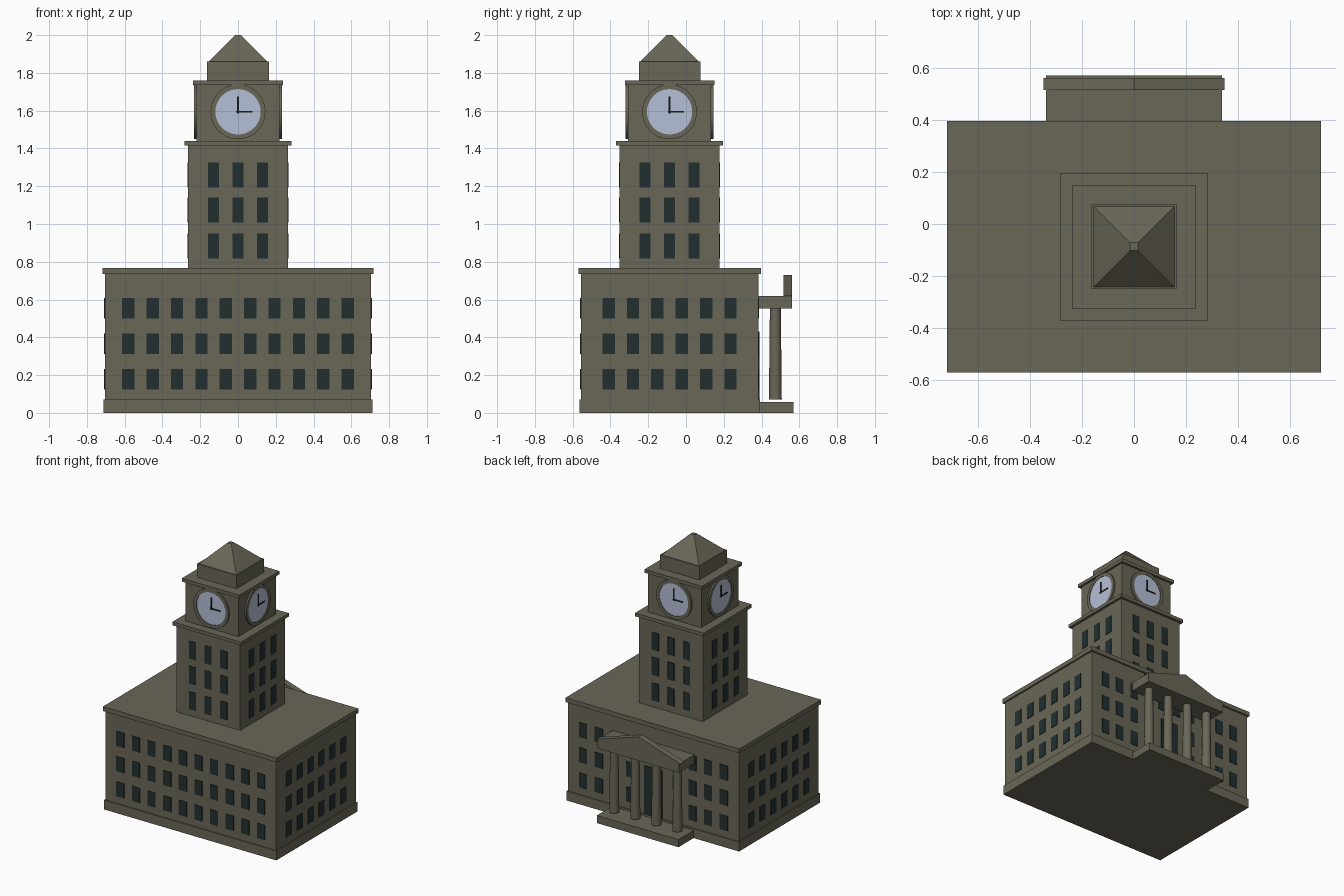
import bpy, bmesh, math
from mathutils import Matrix, Vector

if "Cube" in bpy.data.objects:
    bpy.data.objects.remove(bpy.data.objects["Cube"], do_unlink=True)

CY = -0.087  # centre line of hall and tower


def material(name, rgb):
    m = bpy.data.materials.new(name)
    m.diffuse_color = (*rgb, 1)
    m.use_nodes = True
    bsdf = m.node_tree.nodes["Principled BSDF"]
    bsdf.inputs["Base Color"].default_value = (*rgb, 1)
    bsdf.inputs["Roughness"].default_value = 0.8
    return m


STONE = material("stone", (0.143, 0.135, 0.096))
GLASS = material("dark_glass", (0.016, 0.028, 0.029))
DIAL = material("pale_dial", (0.46, 0.52, 0.67))
BLACK = material("hand_black", (0.008, 0.009, 0.012))


def finish(name, bm, mat):
    bmesh.ops.recalc_face_normals(bm, faces=bm.faces)
    me = bpy.data.meshes.new(name)
    bm.to_mesh(me)
    bm.free()
    me.materials.append(mat)
    ob = bpy.data.objects.new(name, me)
    bpy.context.collection.objects.link(ob)
    return ob


def add_box(bm, centre, size, frame=Matrix()):
    bmesh.ops.create_cube(bm, size=1, matrix=frame @ Matrix.Translation(centre) @ Matrix.Diagonal((*size, 1)))


def block(name, hx, hy, z0, z1, y=CY):
    bm = bmesh.new()
    add_box(bm, (0, y, (z0 + z1) / 2), (2 * hx, 2 * hy, z1 - z0))
    return finish(name, bm, STONE)


def add_cone(bm, r1, r2, depth, matrix, segments=32):
    bmesh.ops.create_cone(bm, cap_ends=True, segments=segments, radius1=r1, radius2=r2, depth=depth, matrix=matrix)


def smooth(ob, degrees):
    bpy.ops.object.select_all(action="DESELECT")
    ob.select_set(True)
    bpy.context.view_layer.objects.active = ob
    bpy.ops.object.shade_smooth_by_angle(angle=math.radians(degrees))


def side_frame(side):
    """Local frame of a wall: x to the viewer's right, -y outward. 0 front, 1 +x, 2 back, 3 -x."""
    return Matrix.Translation((0, CY, 0)) @ Matrix.Rotation(side * math.pi / 2, 4, "Z")


# Hall
block("hall_body", 0.705, 0.47, 0, 0.74)
block("hall_plinth", 0.712, 0.478, 0, 0.07)
block("hall_cornice", 0.717, 0.483, 0.735, 0.768)

# Tower
block("tower_shaft", 0.264, 0.264, 0.76, 1.42)
block("tower_ledge", 0.283, 0.283, 1.415, 1.44)
block("clock_stage", 0.22, 0.22, 1.44, 1.74)
block("clock_cornice", 0.237, 0.237, 1.735, 1.76)
block("roof_base", 0.163, 0.163, 1.76, 1.86)
bm = bmesh.new()
turn = Matrix.Translation((0, CY, 1.93)) @ Matrix.Rotation(math.pi / 4, 4, "Z")
add_cone(bm, 0.155 * math.sqrt(2), 0.022, 0.14, turn, 4)
smooth(finish("tower_roof", bm, STONE), 30)


# Windows as thin plates on every wall
def windows(name, side, count, wall, rows, size, skip=None):
    bm = bmesh.new()
    for i in range(count):
        x = (i - (count - 1) / 2) * 0.129
        for z in rows:
            if not (skip and skip(x, z)):
                add_box(bm, (x, -wall, z), (size[0], 0.008, size[1]), side_frame(side))
    return finish(name, bm, GLASS)


SIDES = ("front", "left", "back", "right")
for s, label in enumerate(SIDES):
    long_wall = s % 2 == 0
    behind_door = (lambda x, z: abs(x) < 0.1 and z < 0.5) if s == 2 else None
    windows(f"{label}_hall_windows", s, 10 if long_wall else 6, 0.47 if long_wall else 0.705,
            (0.178, 0.366, 0.554), (0.065, 0.11), behind_door)
    windows(f"{label}_tower_windows", s, 3, 0.264, (0.883, 1.074, 1.26), (0.058, 0.132))

# Entrance door behind the portico
bm = bmesh.new()
add_box(bm, (0, -0.47, 0.245), (0.15, 0.01, 0.37), side_frame(2))
finish("entrance_door", bm, GLASS)

# Clocks
for s, label in enumerate(SIDES):
    frame = side_frame(s) @ Matrix.Translation((0, -0.22, 1.594))
    bm = bmesh.new()
    profile = [(0.12, 0), (0.12, -0.012), (0.145, -0.012), (0.145, 0)]
    verts = [bm.verts.new((r, y, 0)) for r, y in profile]
    edges = [bm.edges.new((verts[i], verts[(i + 1) % 4])) for i in range(4)]
    bmesh.ops.spin(bm, geom=verts + edges, cent=(0, 0, 0), axis=(0, 1, 0), angle=2 * math.pi, steps=40)
    bmesh.ops.remove_doubles(bm, verts=bm.verts, dist=0.0005)
    bm.transform(frame)
    smooth(finish(f"{label}_clock_rim", bm, STONE), 30)

    bm = bmesh.new()
    add_cone(bm, 0.121, 0.121, 0.008, frame @ Matrix.Translation((0, -0.004, 0)) @ Matrix.Rotation(math.pi / 2, 4, "X"), 40)
    finish(f"{label}_clock_dial", bm, DIAL)

    bm = bmesh.new()
    add_box(bm, (0, -0.009, 0.037), (0.009, 0.006, 0.09), frame)
    add_box(bm, (0.033, -0.009, 0), (0.085, 0.006, 0.009), frame)
    finish(f"{label}_clock_hands", bm, BLACK)

# Portico
block("portico_step", 0.337, 0.1, 0, 0.057, y=0.47)
block("portico_entablature", 0.337, 0.091, 0.553, 0.62, y=0.47)
for i in range(4):
    bm = bmesh.new()
    add_cone(bm, 0.034, 0.029, 0.485, Matrix.Translation(((i - 1.5) * 0.174, 0.473, 0.3125)), 24)
    smooth(finish(f"portico_column_{i + 1}", bm, STONE), 30)

# Pediment: triangle pushed backward
bm = bmesh.new()
tri = bm.faces.new([bm.verts.new(p) for p in ((-0.347, 0.515, 0.62), (0.347, 0.515, 0.62), (0, 0.515, 0.73))])
new = bmesh.ops.extrude_face_region(bm, geom=[tri])["geom"]
bmesh.ops.translate(bm, verts=[v for v in new if isinstance(v, bmesh.types.BMVert)], vec=Vector((0, 0.046, 0)))
if not tri.is_valid or len(bm.faces) < 5:
    bmesh.ops.holes_fill(bm, edges=bm.edges)
finish("portico_pediment", bm, STONE)
